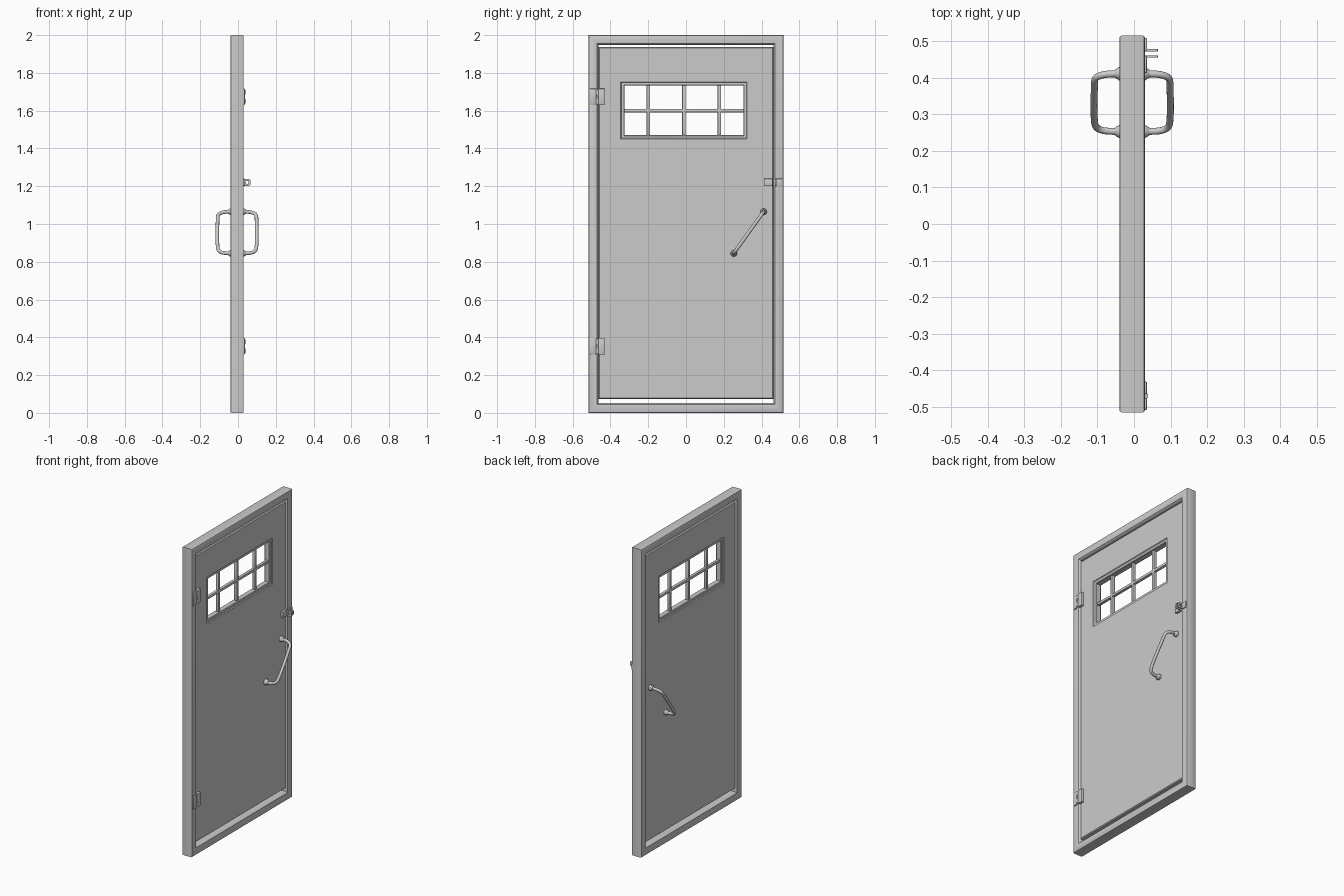
import bpy, bmesh, math
from mathutils import Vector

if "Cube" in bpy.data.objects:
    bpy.data.objects.remove(bpy.data.objects["Cube"])


def finish(name, me, angle=35):
    ob = bpy.data.objects.new(name, me)
    bpy.context.collection.objects.link(ob)
    bpy.context.view_layer.objects.active = ob
    ob.select_set(True)
    bpy.ops.object.shade_smooth_by_angle(angle=math.radians(angle))
    ob.select_set(False)
    return ob


def loft(name, loops, angle=35):
    """Closed tube of faces through a cyclic list of point loops."""
    bm = bmesh.new()
    rows = [[bm.verts.new(p) for p in lp] for lp in loops]
    n = len(rows[0])
    for a, b in zip(rows, rows[1:] + rows[:1]):
        for i in range(n):
            j = (i + 1) % n
            bm.faces.new((a[i], a[j], b[j], b[i]))
    bmesh.ops.recalc_face_normals(bm, faces=bm.faces)
    me = bpy.data.meshes.new(name)
    bm.to_mesh(me)
    bm.free()
    return finish(name, me, angle)


def rect(y0, y1, z0, z1, x, d=0.0):
    """Rectangle loop in the door plane, inset by d."""
    y0, y1, z0, z1 = y0 + d, y1 - d, z0 + d, z1 - d
    return [(x, y0, z0), (x, y1, z0), (x, y1, z1), (x, y0, z1)]


def box(name, x0, x1, y0, y1, z0, z1, bevel=0.002):
    bm = bmesh.new()
    bmesh.ops.create_cube(bm, size=1)
    for v in bm.verts:
        v.co = ((x0 + x1) / 2 + v.co.x * (x1 - x0),
                (y0 + y1) / 2 + v.co.y * (y1 - y0),
                (z0 + z1) / 2 + v.co.z * (z1 - z0))
    bmesh.ops.bevel(bm, geom=bm.edges[:], offset=bevel, segments=2, profile=0.5, affect='EDGES')
    me = bpy.data.meshes.new(name)
    bm.to_mesh(me)
    bm.free()
    return finish(name, me)


def cylinder(name, a, b, r1, r2):
    """Capped cylinder or cone between two points."""
    a, b = Vector(a), Vector(b)
    bm = bmesh.new()
    bmesh.ops.create_cone(bm, cap_ends=True, segments=20, radius1=r1, radius2=r2, depth=(b - a).length)
    rot = (b - a).to_track_quat('Z', 'Y')
    for v in bm.verts:
        v.co = rot @ v.co + (a + b) / 2
    me = bpy.data.meshes.new(name)
    bm.to_mesh(me)
    bm.free()
    return finish(name, me)


# Outer frame: rounded profile (inset, x) swept round a rectangle
FRAME = (-0.515, 0.515, 0.0, 2.0)
frame_profile = [(0, 0.024), (0.002, 0.028), (0.006, 0.03), (0.036, 0.03), (0.045, 0.028),
                 (0.051, 0.021), (0.053, 0.012), (0.053, -0.022), (0.051, -0.031), (0.045, -0.038),
                 (0.036, -0.04), (0.006, -0.04), (0.002, -0.038), (0, -0.034)]
loft("door_frame", [rect(*FRAME, x, d) for d, x in frame_profile])

# Door leaf with stepped, bevelled window opening
LEAF = (-0.463, 0.463, 0.074, 1.938)
WIN = (-0.326, 0.304, 1.47, 1.733)
F, B = 0.02, -0.03
leaf = [rect(*LEAF, F - 0.006), rect(*LEAF, F, 0.005),
        rect(*WIN, F, -0.02), rect(*WIN, F - 0.005, -0.016), rect(*WIN, F - 0.006, -0.003),
        rect(*WIN, F - 0.010), rect(*WIN, B + 0.010), rect(*WIN, B + 0.006, -0.003),
        rect(*WIN, B + 0.005, -0.016), rect(*WIN, B, -0.02),
        rect(*LEAF, B, 0.005), rect(*LEAF, B + 0.006)]
loft("door_leaf", leaf, 30)

# Window bars
for i, y in enumerate((-0.199, -0.011, 0.177)):
    box(f"window_bar_vertical_{i}", -0.016, 0.006, y - 0.009, y + 0.009, 1.462, 1.742, 0.004)
box("window_bar_horizontal", -0.015, 0.005, -0.334, 0.312, 1.591, 1.609, 0.004)

# Hinges: two leaves and a pin with end collars
for i, z in enumerate((0.353, 1.673)):
    box(f"hinge_frame_leaf_{i}", 0.018, 0.036, -0.509, -0.476, z - 0.044, z + 0.044, 0.004)
    box(f"hinge_door_leaf_{i}", 0.016, 0.036, -0.465, -0.431, z - 0.044, z + 0.044, 0.004)
    cylinder(f"hinge_pin_{i}", (0.03, -0.47, z - 0.04), (0.03, -0.47, z + 0.04), 0.006, 0.006)
    for s in (-1, 1):
        cylinder(f"hinge_collar_{i}_{s}", (0.03, -0.47, z + s * 0.012),
                 (0.03, -0.47, z + s * 0.036), 0.009, 0.009)


# Padlock hasp: two base plates and two upright tabs with holes
def tab(name, y, w):
    cx, cz, N = 0.048, 1.22, 24

    def ring(r, yy, square):
        pts = []
        for k in range(N):
            c, s = math.cos(k * math.tau / N), math.sin(k * math.tau / N)
            f = (abs(c) ** 5 + abs(s) ** 5) ** -0.2 if square else 1
            pts.append((cx + r * f * c, yy, cz + r * f * s))
        return pts
    loft(name, [ring(0.018, y, True), ring(0.018, y + w, True),
                ring(0.008, y + w, False), ring(0.008, y, False)])


box("hasp_door_plate", 0.015, 0.035, 0.413, 0.460, 1.2, 1.24)
box("hasp_frame_plate", 0.026, 0.036, 0.473, 0.509, 1.2, 1.24)
tab("hasp_door_tab", 0.455, 0.006)
tab("hasp_frame_tab", 0.472, 0.006)

# Diagonal pull handles on both faces: bent tube with flared mounts
TOP, LOW = Vector((0, 0.411, 1.065)), Vector((0, 0.253, 0.845))
# (fraction along the handle, height above the leaf)
path = [(0, 0), (0.0, 0.025), (0.015, 0.055), (0.07, 0.078), (0.22, 0.078),
        (0.5, 0.08), (0.78, 0.079), (0.93, 0.076), (0.99, 0.055), (1.0, 0.025), (1, 0)]
for name, sgn, base in (("front", 1, F), ("back", -1, B)):
    cu = bpy.data.curves.new(f"handle_{name}", 'CURVE')
    cu.dimensions = '3D'
    cu.bevel_depth = 0.0095
    cu.bevel_resolution = 4
    cu.resolution_u = 6
    sp = cu.splines.new('NURBS')
    sp.points.add(len(path) - 1)
    for pt, (t, h) in zip(sp.points, path):
        p = TOP.lerp(LOW, t)
        pt.co = (base + sgn * h, p.y, p.z, 1)
    sp.order_u = 3
    sp.use_endpoint_u = True
    tmp = bpy.data.objects.new("tmp", cu)
    bpy.context.collection.objects.link(tmp)
    me = bpy.data.meshes.new_from_object(tmp.evaluated_get(bpy.context.evaluated_depsgraph_get()))
    bpy.data.objects.remove(tmp)
    finish(f"handle_{name}", me, 60)
    for end, p in (("top", TOP), ("bottom", LOW)):
        a = (base - sgn * 0.004, p.y, p.z)
        b = (base + sgn * 0.012, p.y, p.z)
        c = (base + sgn * 0.022, p.y, p.z)
        cylinder(f"handle_{name}_mount_{end}", a, b, 0.018, 0.018)
        cylinder(f"handle_{name}_collar_{end}", b, c, 0.017, 0.011)
